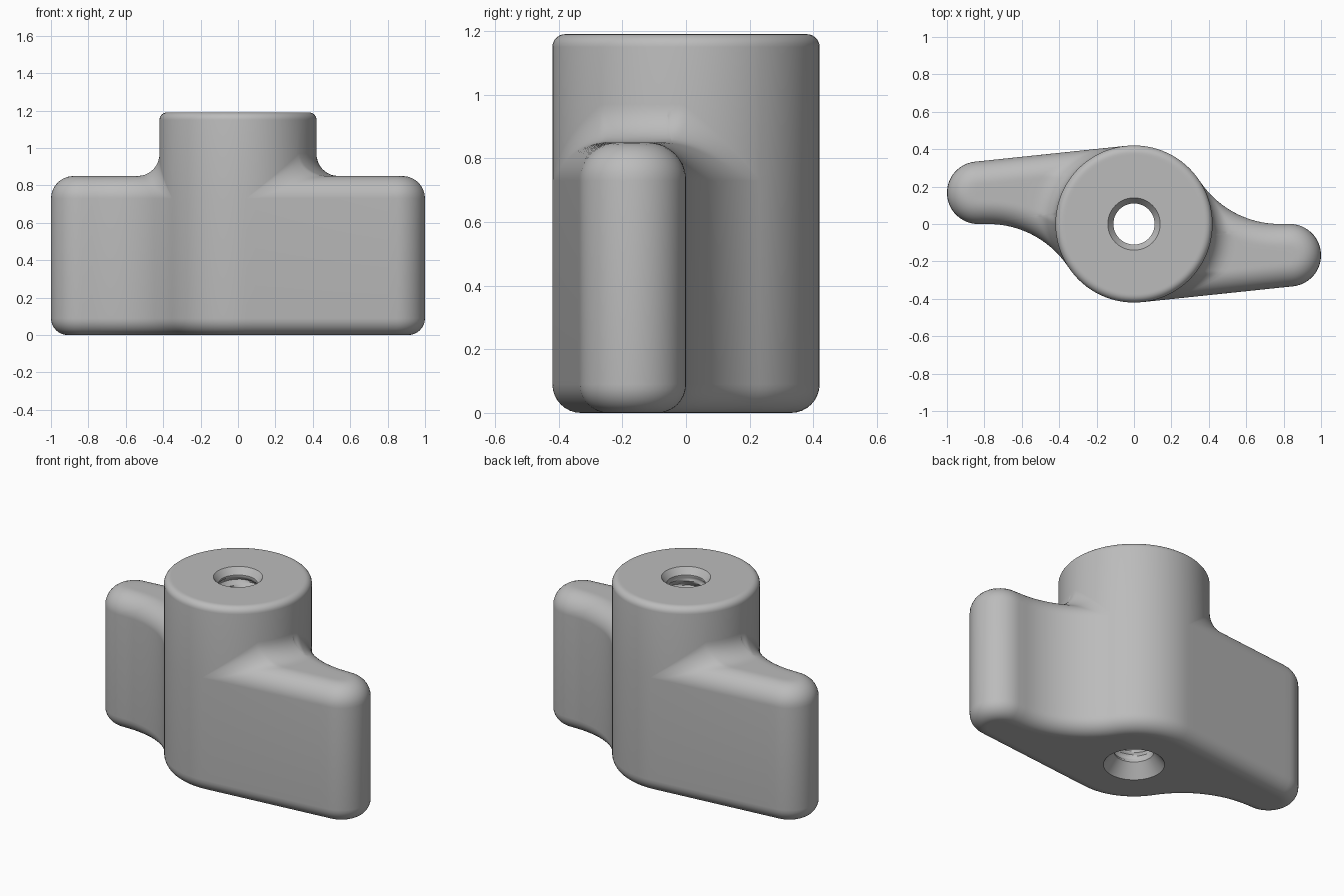
import bpy, bmesh, math
from math import cos, sin, pi, hypot, atan2, radians, sqrt

if "Cube" in bpy.data.objects:
    bpy.data.objects.remove(bpy.data.objects["Cube"])

# Main dimensions
HUB, HEIGHT = 0.42, 1.19           # hub radius and height
TIP, TIP_X = 0.167, 0.833          # wing tip radius and centre
WING_TOP, EDGE, BASE = 0.85, 0.12, 0.09   # wing height, top and bottom rounding
BLEND = 0.12                       # fillet where wing meets hub
AX = 0.78                          # concave flank arc centre
AR = (AX * AX - HUB * HUB) / (2 * HUB)
BORE, PITCH, DEPTH = 0.11, 0.075, 0.028   # threaded hole

A0 = atan2(-TIP, TIP_X) - math.acos((HUB - TIP) / hypot(TIP, TIP_X))
A1 = atan2(AR, AX)                 # hub angles where a wing begins and ends
AL, AT = radians(-40), radians(-8)


def lerp(a, b, t):
    return a + (b - a) * t


def half_outline():
    """Rows (x, y, normal angle, hub angle) for one wing and half the hub."""
    rows = []
    sx, sy = HUB * cos(A0), HUB * sin(A0)
    ex, ey = TIP_X + TIP * cos(A0), -TIP + TIP * sin(A0)
    for i in range(16):            # straight flank
        t = i / 16
        rows.append((lerp(sx, ex, t), lerp(sy, ey, t), A0, lerp(A0, AL, t)))
    for i in range(25):            # rounded tip
        t = i / 24
        a = lerp(A0, pi / 2, t)
        rows.append((TIP_X + TIP * cos(a), -TIP + TIP * sin(a), a, lerp(AL, AT, t)))
    for i in range(21):            # concave flank
        t = i / 20
        a = lerp(-pi / 2, A1 - pi, t)
        rows.append((AX + AR * cos(a), AR + AR * sin(a), a + pi, lerp(AT, A1, t)))
    for i in range(1, 16):         # exposed hub
        a = lerp(A1, A0 + pi, i / 16)
        rows.append((HUB * cos(a), HUB * sin(a), a, a))
    return rows


def wing_height(x, y):
    """Rounded wing top with its fillet up to the hub."""
    d = HUB - (x * cos(A0) + y * sin(A0))
    d = min(d, hypot(x - AX, y - AR) - AR if x < AX else -y)
    if A0 < atan2(y + TIP, x - TIP_X) < pi / 2:
        d = min(d, TIP - hypot(x - TIP_X, y + TIP))
    c = 1 - max(0, min(d, EDGE)) / EDGE
    z = WING_TOP - EDGE + EDGE * sqrt(max(0, 1 - c * c))
    reach = BLEND * math.tan(math.acos(c) / 2)
    s = max(0, hypot(x, y) - HUB)
    if s < reach:
        z += reach * (1 - sqrt(max(0, 1 - (1 - s / reach) ** 2)))
    return z


def bore_profile(angle):
    """Threaded hole from the top rim down to the bottom countersink."""
    pts = [(0.14, HEIGHT), (BORE, HEIGHT - 0.04)]
    top, low = HEIGHT - 0.05, 0.09
    n = int((top - low) / PITCH * 8)
    for i in range(n + 1):
        z = lerp(top, low, i / n)
        f = (z / PITCH - angle / (2 * pi)) % 1
        fade = min(1, (top - z) / 0.03, (z - low) / 0.03)
        pts.append((BORE + DEPTH * fade * (1 - abs(2 * f - 1)), z))
    return pts + [(BORE, 0.08), (0.17, 0.0)]


def column(x, y, n, h):
    """One closed section: base rounding, side, wing top, hub, bore."""
    pts = []
    for d, z in [(BASE + 0.01, 0)] + [
            (BASE * (1 - sin(i * pi / 16)), BASE * (1 - cos(i * pi / 16))) for i in range(9)]:
        pts.append((x - d * cos(n), y - d * sin(n), z))
    hx, hy = HUB * cos(h), HUB * sin(h)
    for i in range(25):
        t = (1 - cos(pi * i / 24)) / 2
        px, py = lerp(x, hx, t), lerp(y, hy, t)
        pts.append((px, py, wing_height(px, py) if hypot(x - hx, y - hy) > 1e-5
                    else WING_TOP - EDGE))
    ring = [(HUB - 0.04 * (1 - cos(i * pi / 12)), HEIGHT - 0.04 + 0.04 * sin(i * pi / 12))
            for i in range(7)] + [(HUB - 0.05, HEIGHT)]
    for r, z in ring + bore_profile(h):
        pts.append((r * cos(h), r * sin(h), z))
    return pts


# Loft all columns around the axis; the second half is turned 180 degrees
half = half_outline()
bm = bmesh.new()
cols = []
for turn in (1, -1):
    for row in half:
        cols.append([bm.verts.new((turn * x, turn * y, z)) for x, y, z in column(*row)])
# thread phase on the turned half advances by half a pitch
m = len(half)
for j, row in enumerate(half):
    prof = bore_profile(row[3] + pi)
    for v, (r, z) in zip(cols[m + j][-len(prof):], prof):
        v.co = (-r * cos(row[3]), -r * sin(row[3]), z)
count = len(cols[0])
for j, a in enumerate(cols):
    b = cols[(j + 1) % len(cols)]
    for k in range(count):
        q = (k + 1) % count
        bm.faces.new((a[k], b[k], b[q], a[q]))
bmesh.ops.remove_doubles(bm, verts=bm.verts, dist=1e-5)
bmesh.ops.recalc_face_normals(bm, faces=bm.faces)

mesh = bpy.data.meshes.new("wing_nut")
bm.to_mesh(mesh)
bm.free()
nut = bpy.data.objects.new("wing_nut", mesh)
bpy.context.collection.objects.link(nut)

grey = bpy.data.materials.new("plain_grey")
grey.diffuse_color = (0.5, 0.5, 0.5, 1)
grey.use_nodes = True
grey.node_tree.nodes["Principled BSDF"].inputs["Base Color"].default_value = grey.diffuse_color
mesh.materials.append(grey)

bpy.context.view_layer.objects.active = nut
nut.select_set(True)
bpy.ops.object.shade_smooth_by_angle(angle=radians(35))
